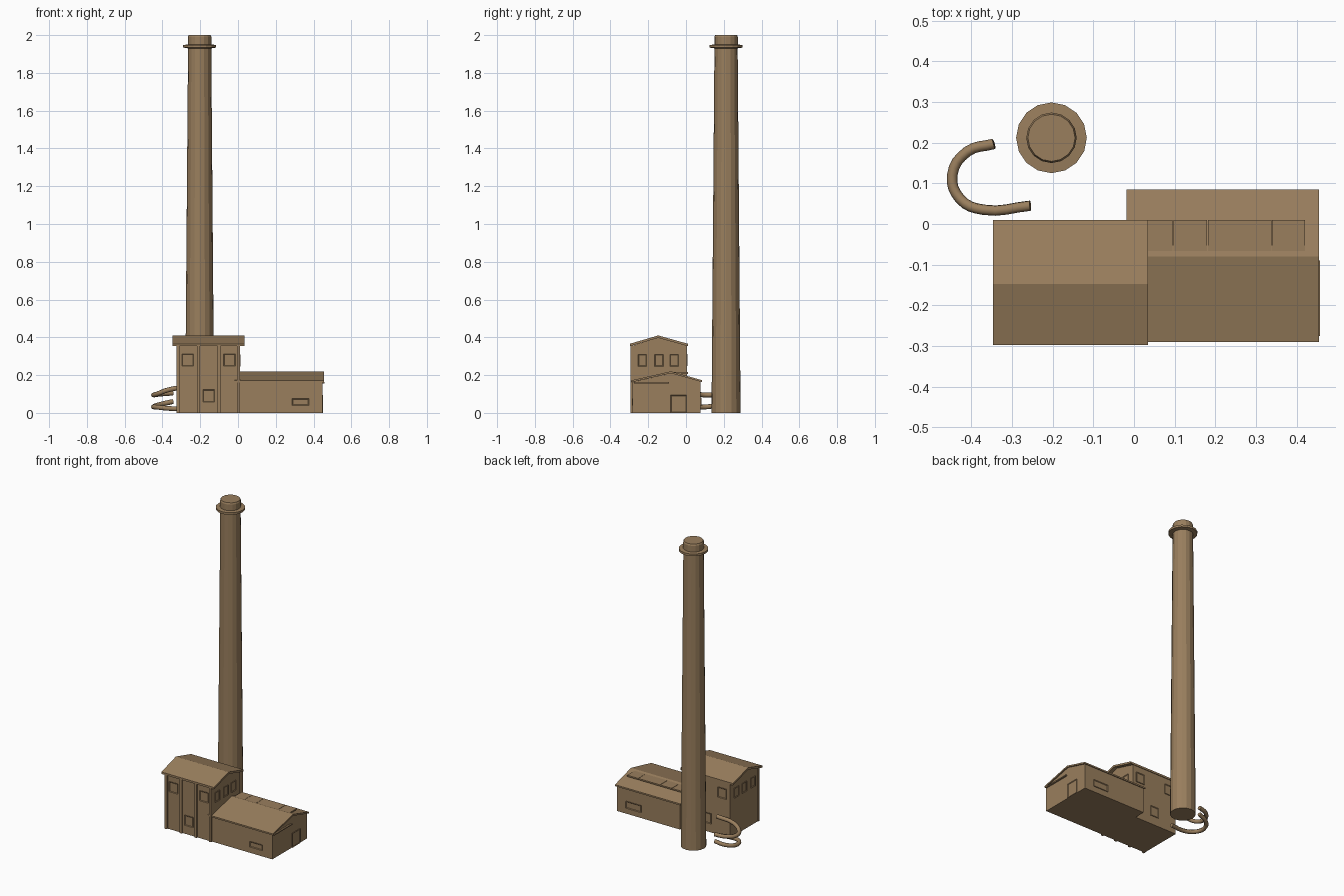
import bpy, bmesh, math
from mathutils import Vector, Matrix

if "Cube" in bpy.data.objects:
    bpy.data.objects.remove(bpy.data.objects["Cube"])

brown = bpy.data.materials.new("weathered_brown")
brown.diffuse_color = (0.32, 0.21, 0.11, 1)
brown.use_nodes = True
brown.node_tree.nodes["Principled BSDF"].inputs["Base Color"].default_value = brown.diffuse_color


def finish(name, bm):
    bmesh.ops.recalc_face_normals(bm, faces=bm.faces[:])
    me = bpy.data.meshes.new(name)
    bm.to_mesh(me)
    bm.free()
    me.materials.append(brown)
    ob = bpy.data.objects.new(name, me)
    bpy.context.collection.objects.link(ob)
    return ob


def box(name, x0, x1, y0, y1, z0, z1):
    return prism(name, [(y0, z0), (y1, z0), (y1, z1), (y0, z1)], x0, x1)


def prism(name, profile, x0, x1):
    """Extrude a y/z outline along x."""
    bm = bmesh.new()
    face = bm.faces.new([bm.verts.new((x0, y, z)) for y, z in profile])
    new = bmesh.ops.extrude_face_region(bm, geom=[face])["geom"]
    bmesh.ops.translate(bm, vec=(x1 - x0, 0, 0),
                        verts=[v for v in new if isinstance(v, bmesh.types.BMVert)])
    return finish(name, bm)


def gable_roof(name, x0, x1, eave_a, ridge, eave_b, t):
    pts = [eave_a, ridge, eave_b]
    prism(name, pts + [(y, z - t) for y, z in reversed(pts)], x0, x1)


def panel(name, centre, w, h, facing, depth=0.004):
    """Framed window or door plate; facing is an outward horizontal axis."""
    bm = bmesh.new()
    bmesh.ops.create_cube(bm, size=1)
    bmesh.ops.scale(bm, vec=(w, depth * 2, h), verts=bm.verts[:])
    front = min(bm.faces, key=lambda f: f.calc_center_median().y)
    bmesh.ops.inset_individual(bm, faces=[front], thickness=0.006)
    bmesh.ops.translate(bm, vec=(0, depth * 0.8, 0), verts=front.verts[:])
    turn = math.atan2(facing[1], facing[0]) + math.pi / 2
    bmesh.ops.transform(bm, verts=bm.verts[:],
                        matrix=Matrix.Translation(centre) @ Matrix.Rotation(turn, 4, 'Z'))
    return finish(name, bm)


def lathe(name, cx, cy, rings, sides=16):
    bm = bmesh.new()
    loops = [[bm.verts.new((cx + r * math.cos(2 * math.pi * i / sides),
                            cy + r * math.sin(2 * math.pi * i / sides), z))
              for i in range(sides)] for r, z in rings]
    for a, b in zip(loops, loops[1:]):
        for i in range(sides):
            j = (i + 1) % sides
            bm.faces.new((a[i], a[j], b[j], b[i]))
    bm.faces.new(loops[0])
    bm.faces.new(loops[-1])
    return finish(name, bm)


def hose(name, points, radius):
    cu = bpy.data.curves.new(name, 'CURVE')
    cu.dimensions = '3D'
    cu.bevel_depth = radius
    cu.bevel_resolution = 2
    cu.resolution_u = 4
    cu.use_fill_caps = True
    sp = cu.splines.new('BEZIER')
    sp.bezier_points.add(len(points) - 1)
    for p, co in zip(sp.bezier_points, points):
        p.co = co
        p.handle_left_type = p.handle_right_type = 'AUTO'
    cu.materials.append(brown)
    ob = bpy.data.objects.new(name, cu)
    bpy.context.collection.objects.link(ob)


# Chimney with a collar near the top
lathe("chimney", -0.203, 0.212,
      [(0.077, 0), (0.0615, 1.93), (0.087, 1.934), (0.087, 1.948),
       (0.062, 1.95), (0.062, 1.99), (0.058, 2.0)])

# Tall building
prism("tall_walls", [(-0.285, 0), (0.004, 0), (0.004, 0.355), (-0.145, 0.4), (-0.285, 0.355)],
      -0.322, 0.01)
gable_roof("tall_roof", -0.347, 0.034, (-0.297, 0.366), (-0.147, 0.41), (0.01, 0.366), 0.013)
for i, x in enumerate((-0.325, -0.217, -0.109, -0.005)):
    box(f"front_pilaster_{i}", x, x + 0.016, -0.295, -0.28, 0, 0.357)

# Tall building windows, the same on opposite sides
for side, y, sy in (("front", -0.285, -1), ("back", 0.004, 1)):
    for i, (x, z) in enumerate(((-0.266, 0.28), (-0.155, 0.09), (-0.045, 0.28))):
        panel(f"{side}_window_{i}", (x, y, z), 0.062, 0.066, (0, sy))
for side, x, sx in (("right", 0.01, 1), ("left", -0.322, -1)):
    for i, y in enumerate((-0.231, -0.143, -0.062)):
        panel(f"{side}_window_{i}", (x, y, 0.278), 0.046, 0.064, (sx, 0))

# Low building
prism("low_walls", [(-0.283, 0), (0.077, 0), (0.077, 0.168), (-0.08, 0.21), (-0.283, 0.163)],
      -0.01, 0.447)
gable_roof("low_roof", -0.018, 0.455, (-0.29, 0.172), (-0.08, 0.22), (0.085, 0.173), 0.01)
panel("low_front_window", (0.331, -0.283, 0.058), 0.09, 0.036, (0, -1))
panel("low_back_window", (0.325, 0.077, 0.06), 0.11, 0.045, (0, 1))
panel("low_door", (0.447, -0.039, 0.047), 0.085, 0.094, (1, 0))
box("end_ledge", 0.44, 0.457, -0.275, -0.09, 0.156, 0.163)

# Flat skylight strip on the rear roof slope
for i, (x0, x1) in enumerate(((0.02, 0.095), (0.097, 0.18), (0.182, 0.338), (0.34, 0.42))):
    box(f"skylight_{i}", x0, x1, -0.07, 0.01, 0.207, 0.216)

# Two curved hoses beside the chimney
path = [(-0.345, 0.197), (-0.41, 0.178), (-0.447, 0.12), (-0.428, 0.062), (-0.37, 0.035), (-0.255, 0.045)]
for name, heights in (("upper_hose", (0.105, 0.1, 0.095, 0.1, 0.122, 0.14)),
                      ("lower_hose", (0.06, 0.045, 0.033, 0.03, 0.024, 0.018))):
    hose(name, [(x, y, z) for (x, y), z in zip(path, heights)], 0.013)
